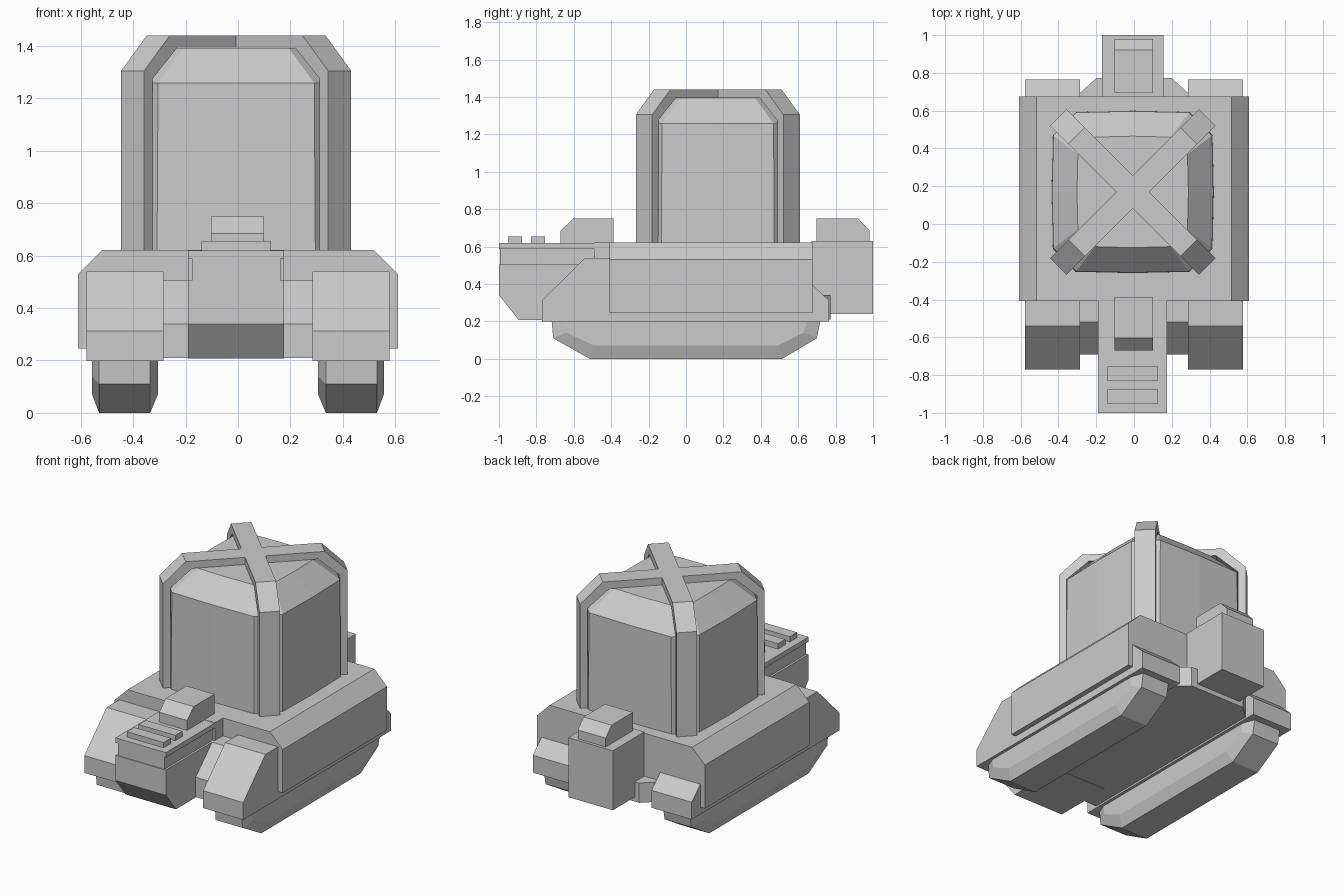
import bpy
from math import sqrt

if "Cube" in bpy.data.objects:
    bpy.data.objects.remove(bpy.data.objects["Cube"])

OX = -0.007   # slight sideways offset of the centre-line parts
CY = 0.17     # cabin centre along y


def loft(name, rings):
    """Closed solid through equal-length rings of 3D points."""
    n = len(rings[0])
    verts = [p for r in rings for p in r]
    faces = [list(range(n)), list(range((len(rings) - 1) * n, len(rings) * n))]
    for k in range(len(rings) - 1):
        for i in range(n):
            j = (i + 1) % n
            faces.append([k * n + i, k * n + j, (k + 1) * n + j, (k + 1) * n + i])
    me = bpy.data.meshes.new(name)
    me.from_pydata(verts, [], faces)
    ob = bpy.data.objects.new(name, me)
    bpy.context.collection.objects.link(ob)
    # consistent outward normals
    import bmesh
    bm = bmesh.new()
    bm.from_mesh(me)
    bmesh.ops.recalc_face_normals(bm, faces=bm.faces)
    bm.to_mesh(me)
    bm.free()
    return ob


def side_prism(name, profile, x0, x1):
    """Extrude a (y, z) profile along x."""
    return loft(name, [[(x, y, z) for y, z in profile] for x in (x0, x1)])


def box(name, x, y, z):
    return side_prism(name, [(y[0], z[0]), (y[1], z[0]), (y[1], z[1]), (y[0], z[1])], *x)


def mirror_x(ob):
    ob.modifiers.new("mirror", 'MIRROR').use_axis[0] = True


# Hull with chamfered upper edges
hull = [(-0.61, 0.245), (0.61, 0.245), (0.61, 0.53), (0.517, 0.622), (-0.517, 0.622), (-0.61, 0.53)]
loft("hull", [[(x, y, z) for x, z in hull] for y in (-0.408, 0.675)])

# Belly between the tracks, with sloped nose
side_prism("belly", [(-0.69, 0.21), (-0.69, 0.34), (-0.52, 0.505), (0.67, 0.505), (0.67, 0.21)], -0.3, 0.3)

# Rear tapered plate
plate = [(-0.29, 0.66), (-0.29, 0.69), (-0.2, 0.772), (0.2, 0.772), (0.29, 0.69), (0.29, 0.66)]
loft("rear_plate", [[(x, y, z) for x, y in plate] for z in (0.21, 0.34)])

# Track fenders
mirror_x(side_prism("fender", [(-0.77, 0.198), (-0.77, 0.312), (-0.54, 0.54), (0.52, 0.54),
                               (0.765, 0.312), (0.765, 0.198)], 0.285, 0.577))

# Tracks: inset side profile, full tread profile
outer = [(-0.72, 0.22), (-0.71, 0.11), (-0.515, 0), (0.515, 0), (0.70, 0.11), (0.722, 0.22)]
inner = [(-0.65, 0.22), (-0.64, 0.14), (-0.495, 0.072), (0.495, 0.072), (0.63, 0.14), (0.648, 0.22)]
sections = [(0.305, inner), (0.335, outer), (0.53, outer), (0.557, inner)]
mirror_x(loft("track", [[(x, y, z) for y, z in p] for x, p in sections]))

# Front snout: neck, lower block, recessed band, top slab
X = (OX - 0.183, OX + 0.183)
box("snout_neck", X, (-0.492, -0.40), (0.45, 0.622))
side_prism("snout_block", [(-1, 0.505), (-1, 0.34), (-0.895, 0.208), (-0.5, 0.208), (-0.5, 0.505)], *X)
box("snout_band", (X[0] + 0.014, X[1] - 0.014), (-0.995, -0.45), (0.49, 0.6))
box("snout_slab", X, (-1, -0.45), (0.588, 0.62))
for i, y in enumerate((-0.952, -0.83)):
    box(f"snout_rib_{i + 1}", (OX - 0.133, OX + 0.133), (y, y + 0.075), (0.61, 0.655))
side_prism("front_housing", [(-0.67, 0.61), (-0.67, 0.685), (-0.603, 0.75), (-0.387, 0.75), (-0.387, 0.61)],
           -0.103, 0.1)

# Rear box with small housing
box("rear_box", (OX - 0.162, OX + 0.162), (0.672, 1.0), (0.24, 0.63))
side_prism("rear_housing", [(0.697, 0.62), (0.697, 0.75), (0.92, 0.75), (0.98, 0.688), (0.98, 0.62)],
           -0.103, 0.1)


# Cabin: octagonal walls, slightly bowed, with sloped roof edges
def cabin_ring(mid, side, corner, z):
    ring = []
    for a, b in ((1, 0), (0, 1), (-1, 0), (0, -1)):
        for u, v in ((side, -corner), (mid, 0), (side, corner)):
            ring.append((OX + u * a - v * b, CY + u * b + v * a, z))
    return ring


loft("cabin", [cabin_ring(0.43, 0.423, 0.302, 0.6), cabin_ring(0.427, 0.42, 0.298, 1.258),
               cabin_ring(0.295, 0.29, 0.2, 1.392)])

# Crossed roll frame: two diagonal arches over the cabin
half = [(0.558, 0.6), (0.558, 1.305), (0.42, 1.44)]
half_in = [(0.38, 1.393), (0.512, 1.275), (0.512, 0.6)]
for k, s in enumerate((1, -1)):
    arch = [(-d, z) for d, z in half] + half[::-1]
    arch_in = [(d, z) for d, z in half_in[::-1]] + [(-d, z) for d, z in half_in]
    pts = arch + arch_in
    r = sqrt(0.5)
    rings = []
    for w in (-0.062, 0.062):
        rings.append([(OX + (d - s * w) * r, CY + (s * d + w) * r, z) for d, z in pts])
    loft(f"roll_frame_{k + 1}", rings)
